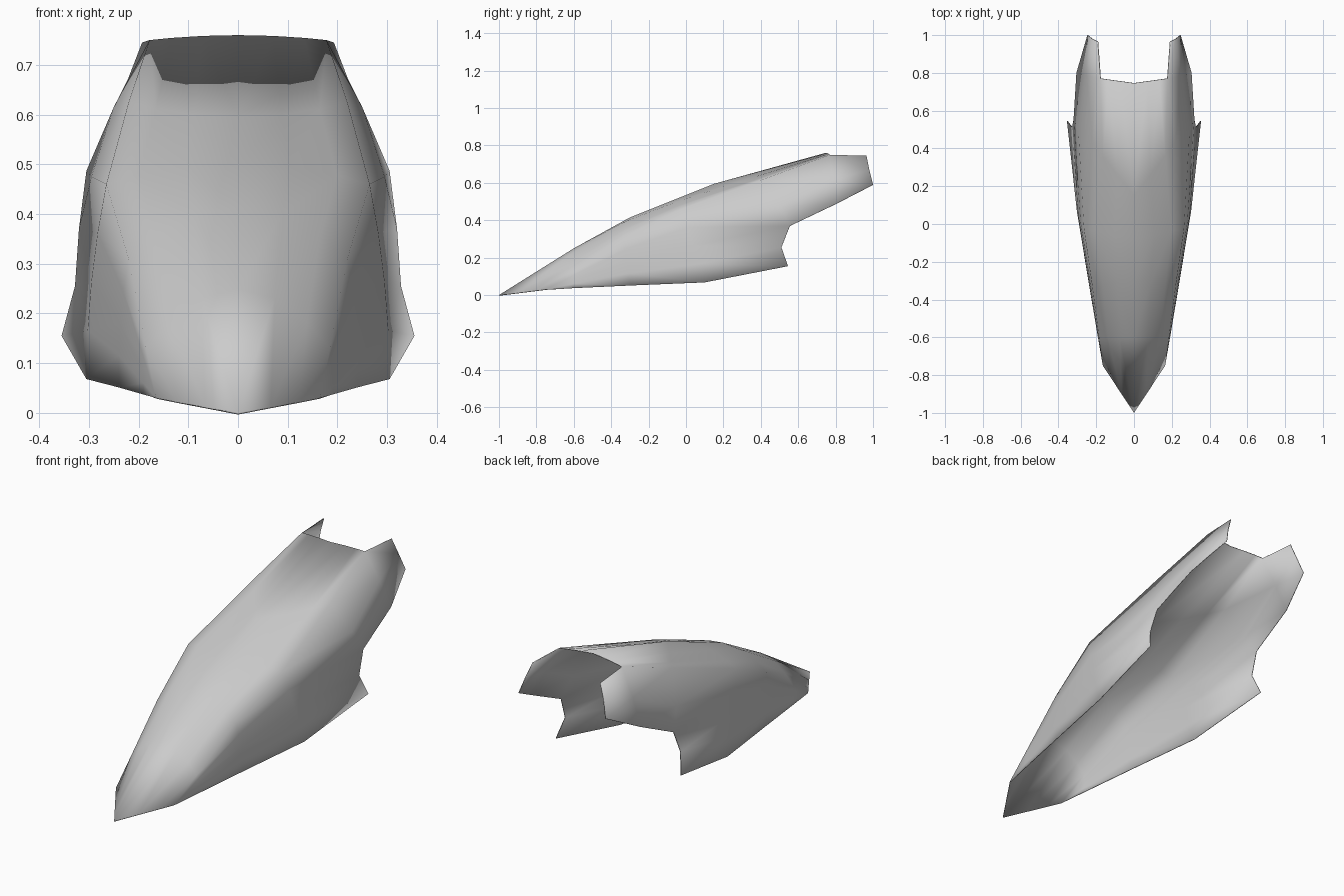
import bpy
import bmesh
from mathutils import Vector

if "Cube" in bpy.data.objects:
    bpy.data.objects.remove(bpy.data.objects["Cube"])


def make_material(name, colour):
    mat = bpy.data.materials.new(name)
    mat.use_nodes = True
    mat.diffuse_color = colour
    mat.node_tree.nodes["Principled BSDF"].inputs["Base Color"].default_value = colour
    return mat


def roof(ridge, crease, power=2):
    """Curve from the ridge out to the shoulder crease (crease included)."""
    ridge, crease = Vector(ridge), Vector(crease)
    row = []
    for t in (0, 0.4, 0.75, 1):
        point = ridge.lerp(crease, t)
        point.z = ridge.z + (crease.z - ridge.z) * t ** power
        row.append(point)
    return row


def side(crease, rim, bulge=0.0):
    """Gently bulged wall from below the crease down to the lower rim."""
    crease, rim = Vector(crease), Vector(rim)
    row = []
    for i in range(1, 5):
        t = i / 4
        point = crease.lerp(rim, t)
        point.x += bulge * 4 * t * (1 - t)
        row.append(point)
    return row


def section(ridge, crease, rim, bulge):
    return roof(ridge, crease) + side(crease, rim, bulge)


# Sections from the nose to the rear; the last ones get shorter at the cut-outs
corner = (0.165, -0.75, 0.03)
rows = [
    roof((0, -1, 0), corner, 1) + side(corner, corner),
    section((0, -0.6, 0.25), (0.185, -0.6, 0.13), (0.19, -0.6, 0.037), 0.003),
    section((0, -0.3, 0.415), (0.22, -0.334, 0.31), (0.239, -0.3, 0.051), 0.008),
    section((0, -0.08, 0.503), (0.265, -0.024, 0.46), (0.305, 0.1, 0.068), 0.01),
    # Section at the side flares
    roof((0, 0.15, 0.595), (0.22, 0.43, 0.625)) +
    [(0.295, 0.5, 0.475), (0.32, 0.555, 0.37), (0.328, 0.51, 0.255), (0.355, 0.545, 0.155)],
    # Section at the rear notch
    roof((0, 0.745, 0.76), (0.178, 0.77, 0.75)) + [(0.25, 0.785, 0.615), (0.305, 0.8, 0.487)],
    # Rear prong
    [None] * 3 + [(0.193, 0.965, 0.745), (0.222, 0.98, 0.67), (0.247, 1, 0.59)],
]

# Half of the shell, lofted between neighbouring sections
bm = bmesh.new()
grid = [[bm.verts.new(p) if p is not None else None for p in row] for row in rows]
for front, back in zip(grid, grid[1:]):
    for i in range(len(back) - 1):
        corners = (front[i], front[i + 1], back[i + 1], back[i])
        if None not in corners:
            bm.faces.new(corners)
# The side wall narrows to a single point at the nose corner
bmesh.ops.remove_doubles(bm, verts=bm.verts, dist=0.0005)
for face in bm.faces:
    face.smooth = True
mesh = bpy.data.meshes.new("curved_shell")
bm.to_mesh(mesh)
bm.free()
mesh.materials.append(make_material("light_grey", (0.6, 0.6, 0.6, 1)))

shell = bpy.data.objects.new("curved_shell", mesh)
bpy.context.collection.objects.link(shell)

# Other half, then a thin wall with a softly shaded rim
mirror = shell.modifiers.new("mirror", "MIRROR")
mirror.use_clip = True
wall = shell.modifiers.new("wall", "SOLIDIFY")
wall.thickness = 0.004
wall.offset = -1
